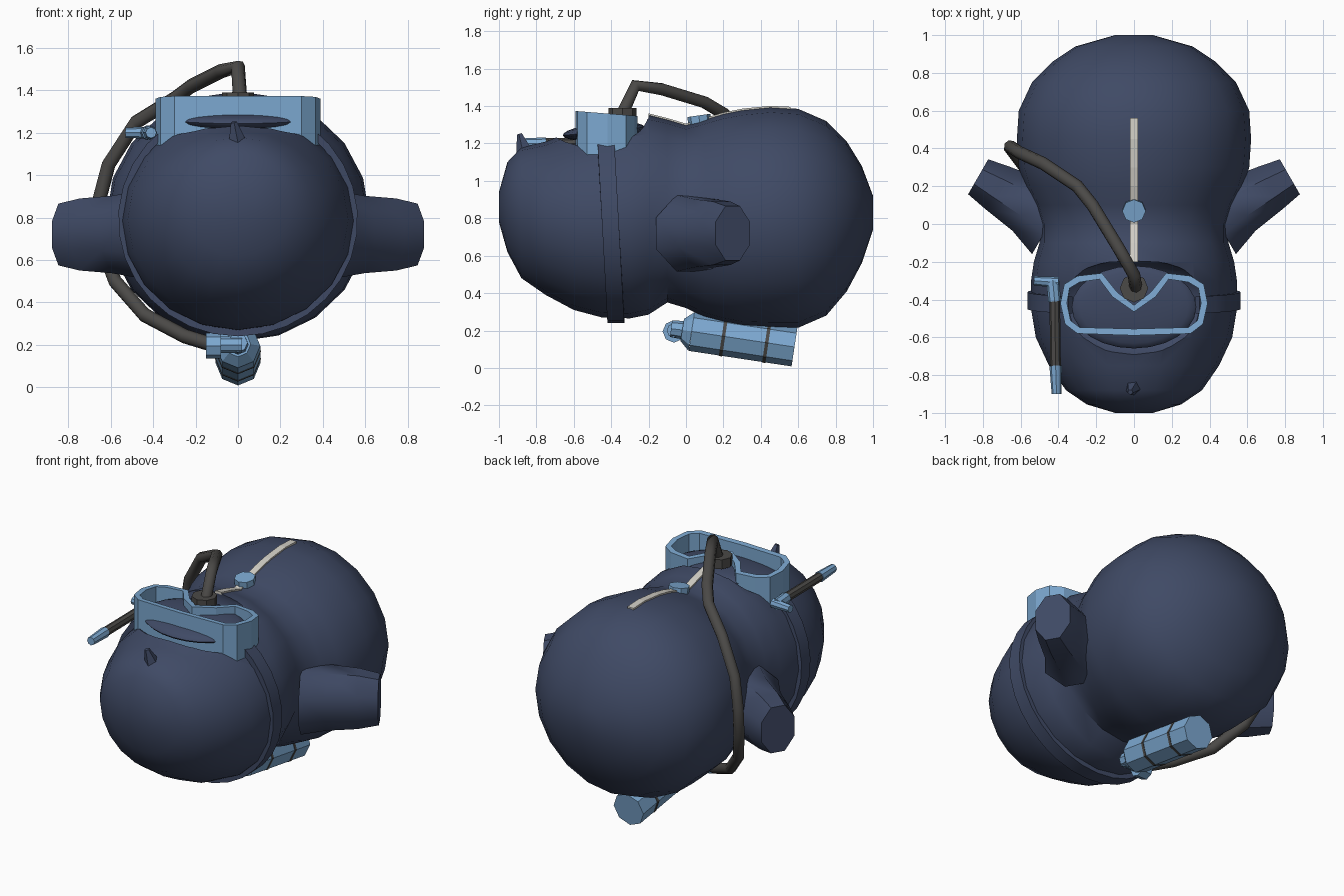
import bpy, bmesh
from math import sin, cos, pi, radians
from mathutils import Vector, Matrix

if "Cube" in bpy.data.objects:
    bpy.data.objects.remove(bpy.data.objects["Cube"])


def material(name, rgb):
    m = bpy.data.materials.new(name)
    m.use_nodes = True
    m.diffuse_color = (*rgb, 1)
    m.node_tree.nodes["Principled BSDF"].inputs["Base Color"].default_value = (*rgb, 1)
    return m


NAVY = material("navy suit", (0.05, 0.068, 0.13))
BLUE = material("light blue gear", (0.20, 0.39, 0.63))
GREY = material("dark grey rubber", (0.07, 0.067, 0.063))
PALE = material("pale zip", (0.65, 0.63, 0.57))


def finish(name, bm, mat, smooth=None):
    bmesh.ops.recalc_face_normals(bm, faces=bm.faces)
    me = bpy.data.meshes.new(name)
    bm.to_mesh(me)
    bm.free()
    me.materials.append(mat)
    ob = bpy.data.objects.new(name, me)
    bpy.context.collection.objects.link(ob)
    if smooth:
        shade(ob, smooth)
    return ob


def shade(ob, angle):
    bpy.ops.object.select_all(action='DESELECT')
    bpy.context.view_layer.objects.active = ob
    ob.select_set(True)
    bpy.ops.object.shade_smooth_by_angle(angle=radians(angle))


def loft(name, rings, mat, closed=True, caps=True, smooth=None):
    bm = bmesh.new()
    rows = [[bm.verts.new(p) for p in ring] for ring in rings]
    n = len(rows[0])
    for a, b in zip(rows, rows[1:]):
        for i in range(n if closed else n - 1):
            j = (i + 1) % n
            bm.faces.new((a[i], a[j], b[j], b[i]))
    if caps:
        bm.faces.new(rows[0])
        bm.faces.new(rows[-1])
    return finish(name, bm, mat, smooth)


def rod(name, a, b, r1, r2, mat, sides=8, smooth=None):
    a, b = Vector(a), Vector(b)
    d = b - a
    mtx = Matrix.Translation((a + b) / 2) @ d.to_track_quat('Z', 'Y').to_matrix().to_4x4()
    bm = bmesh.new()
    bmesh.ops.create_cone(bm, cap_ends=True, segments=sides, radius1=r1, radius2=r2,
                          depth=d.length, matrix=mtx)
    return finish(name, bm, mat, smooth)


def ellipsoid(name, centre, size, mat, tilt=0, smooth=60):
    bm = bmesh.new()
    mtx = Matrix.Translation(centre) @ Matrix.Rotation(tilt, 4, 'X') @ Matrix.Diagonal((*size, 1))
    bmesh.ops.create_uvsphere(bm, u_segments=24, v_segments=12, radius=1, matrix=mtx)
    return finish(name, bm, mat, smooth)


# Hooded head and round body: (y, centre z, half width, half height)
BODY = [(-1, .86, .10, .08), (-.955, .86, .25, .24), (-.88, .83, .36, .35), (-.75, .80, .45, .41),
        (-.6, .79, .52, .48), (-.45, .785, .545, .515), (-.3, .80, .545, .535),
        (-.2, .82, .53, .535), (-.1, .84, .50, .49), (0, .81, .50, .49), (.1, .80, .53, .53),
        (.2, .80, .58, .56), (.3, .80, .61, .58), (.45, .805, .62, .59), (.6, .80, .61, .585),
        (.75, .80, .54, .52), (.86, .81, .43, .40), (.94, .82, .31, .26), (1, .83, .10, .09)]
SEG = 20
body = loft("hooded_body", [[(rx * cos(2 * pi * i / SEG), y, zc + rz * sin(2 * pi * i / SEG))
                             for i in range(SEG)] for y, zc, rx, rz in BODY], NAVY)

# Face opening scooped out of the hood
cutter = ellipsoid("face_cutter", (0, -.455, 1.32), (.50, .265, .20), NAVY)
cutter.hide_render = True
cut = body.modifiers.new("face_opening", 'BOOLEAN')
cut.operation, cut.object, cut.solver = 'DIFFERENCE', cutter, 'EXACT'
bpy.context.view_layer.objects.active = body
bpy.ops.object.modifier_apply(modifier=cut.name)
bpy.data.objects.remove(cutter)
shade(body, 40)

# Chin nub
rod("chin_nub", (.01, -.84, 1.08), (-.02, -.89, 1.25), .07, .015, NAVY, 5)

# Arms
for side, label in ((1, "left"), (-1, "right")):
    axis, across = Vector((.87 * side, .5, 0)), Vector((-.5 * side, .87, 0))
    rings = []
    for t, rw, rh in ((-.45, .23, .21), (-.3, .17, .188), (-.12, .14, .175), (0, .115, .15)):
        c = Vector((.825 * side, .25, .72)) + axis * t
        rings.append([c + across * rw * cos(pi * k / 4 + pi / 8) + Vector((0, 0, rh * 1.05 * sin(pi * k / 4 + pi / 8)))
                      for k in range(8)])
    loft(label + "_arm", rings, NAVY, smooth=50)

# Head strap, open over the face
strap_rings = []
for k in range(25):
    a = radians(52 - k * 284 / 24)
    x, z = cos(a), .79 + .55 * sin(a)
    y = -.405 - .03 * sin(a)
    strap_rings.append([(x * r, y + w, .79 + (z - .79) * q)
                        for r, w, q in ((.565, -.045, 1), (.565, .045, 1), (.53, .045, .94), (.53, -.045, .94))])
loft("head_strap", strap_rings, NAVY, smooth=30)

# Diving mask: open wall with a nose notch
half = [(0, -.59), (.30, -.58), (.365, -.53), (.39, -.42), (.37, -.32), (.30, -.275), (.17, -.26),
        (.09, -.36), (0, -.43)]
outer = [Vector(p) for p in half + [(-x, y) for x, y in half[-2:0:-1]]]
inner = []
for i, p in enumerate(outer):
    e1 = (p - outer[i - 1]).normalized()
    e2 = (outer[(i + 1) % len(outer)] - p).normalized()
    t = (e1 + e2).normalized()
    inner.append(p + Vector((-t.y, t.x)) * .035)


def mask_ring(outline, z):
    return [(p.x, p.y, z - .08 * (p.y + .42)) for p in outline]


loft("mask_frame", [mask_ring(outer, 1.13), mask_ring(outer, 1.36), mask_ring(inner, 1.36),
                    mask_ring(inner, 1.13), mask_ring(outer, 1.13)], BLUE, caps=False)
ellipsoid("mask_lens", (0, -.44, 1.265), (.33, .22, .045), NAVY, tilt=.1)

# Breathing hose from the mask, over the right side, to the tank
curve = bpy.data.curves.new("air_hose", 'CURVE')
curve.dimensions = '3D'
curve.bevel_depth, curve.bevel_resolution, curve.use_fill_caps = .034, 2, True
path = [(.01, -.34, 1.36), (0, -.27, 1.51), (-.08, -.13, 1.49), (-.22, .1, 1.42), (-.3, .2, 1.36),
        (-.48, .32, 1.25), (-.61, .38, 1.05), (-.655, .41, .88), (-.655, .4, .7), (-.58, .3, .5),
        (-.44, .18, .34), (-.25, .05, .24), (-.12, -.04, .2)]
spline = curve.splines.new('POLY')
spline.points.add(len(path) - 1)
for point, co in zip(spline.points, path):
    point.co = (*co, 1)
curve.materials.append(GREY)
hose = bpy.data.objects.new("air_hose", curve)
bpy.context.collection.objects.link(hose)
rod("hose_collar", (0, -.34, 1.33), (0, -.34, 1.39), .075, .075, GREY)

# Snorkel on the right of the mask
rod("snorkel_tube", (-.415, -.77, 1.2), (-.42, -.38, 1.2), .028, .028, GREY)
rod("snorkel_tip", (-.41, -.9, 1.2), (-.415, -.75, 1.2), .026, .033, BLUE)
rod("snorkel_elbow", (-.42, -.41, 1.2), (-.43, -.30, 1.2), .034, .034, BLUE)
rod("snorkel_mouthpiece", (-.40, -.31, 1.2), (-.53, -.30, 1.2), .03, .024, BLUE)

# Air tank with bands, shoulder and valve
start, end = Vector((0, .03, .195)), Vector((0, .58, .112))
rod("air_tank", start, end, .105, .105, BLUE)
rod("tank_shoulder", start + Vector((0, -.05, .008)), start, .06, .105, BLUE)
for k, t in enumerate((.31, .73)):
    c, d = start.lerp(end, t), (end - start).normalized() * .009
    rod("tank_band_%d" % (k + 1), c - d, c + d, .108, .108, GREY)
rod("valve_stem", (0, -.08, .21), (0, 0, .2), .045, .05, BLUE)
rod("valve_body", (-.08, -.065, .2), (.02, -.065, .2), .038, .038, BLUE)
rod("valve_knob", (-.15, -.065, .195), (-.08, -.065, .195), .06, .06, BLUE)

# Zip along the chest, following the suit
tops = [(y, zc + rz) for y, zc, rx, rz in BODY if -.2 <= y <= .6]
tops[-1] = (.56, tops[-2][1] - .005)
loft("chest_zip", [[(-.022, y, z - .01), (-.022, y, z + .006), (.022, y, z + .006), (.022, y, z - .01)]
                   for y, z in tops], PALE)
rod("zip_valve", (0, .075, 1.30), (0, .068, 1.35), .062, .062, BLUE)
